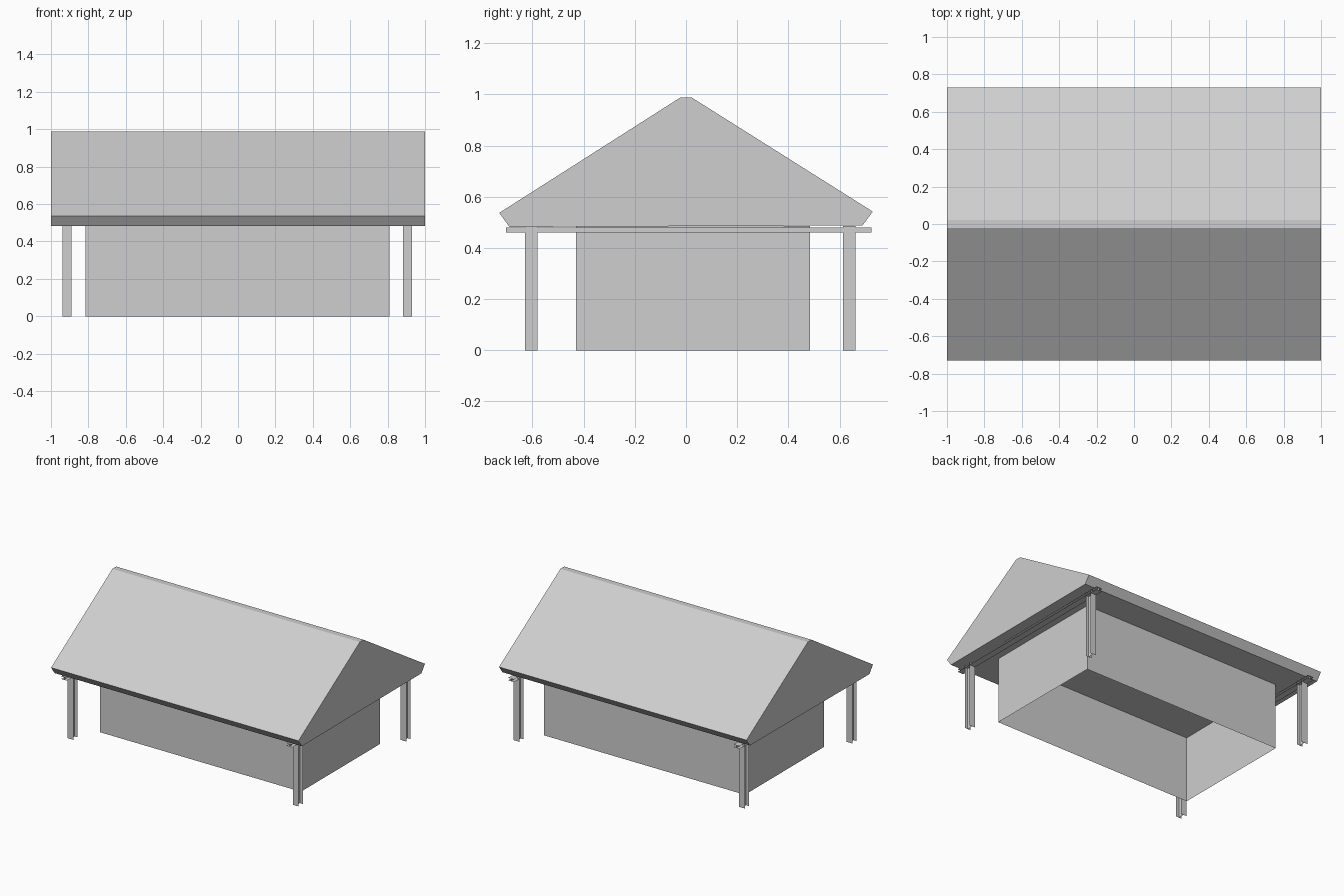
import bpy
import bmesh
from mathutils import Vector

if "Cube" in bpy.data.objects:
    bpy.data.objects.remove(bpy.data.objects["Cube"], do_unlink=True)

grey = bpy.data.materials.new("light_grey")
grey.use_nodes = True
colour = (0.62, 0.62, 0.62, 1)
grey.diffuse_color = colour
grey.node_tree.nodes["Principled BSDF"].inputs["Base Color"].default_value = colour


def finish(name, bm):
    bmesh.ops.recalc_face_normals(bm, faces=bm.faces)
    mesh = bpy.data.meshes.new(name)
    bm.to_mesh(mesh)
    bm.free()
    mesh.materials.append(grey)
    obj = bpy.data.objects.new(name, mesh)
    bpy.context.collection.objects.link(obj)
    return obj


def extrude_strips(name, strips, direction, closed=False, capped=False):
    """Sweep point strips along a direction, optionally closing the loop and ends."""
    bm = bmesh.new()
    offset = Vector(direction)
    for strip in strips:
        a = [bm.verts.new(p) for p in strip]
        b = [bm.verts.new(Vector(p) + offset) for p in strip]
        count = len(a) if closed else len(a) - 1
        for i in range(count):
            j = (i + 1) % len(a)
            bm.faces.new((a[i], a[j], b[j], b[i]))
        if capped:
            bm.faces.new(a)
            bm.faces.new(b)
    return finish(name, bm)


# Solid gable roof with slanted eaves and a narrow flat ridge
profile = [(-0.69, 0.482), (-0.73, 0.537), (-0.022, 0.988),
           (0.022, 0.988), (0.73, 0.542), (0.69, 0.488)]
extrude_strips("roof", [[(-1, y, z) for y, z in profile]], (2, 0, 0),
               closed=True, capped=True)

# Four thin walls, open at the floor
x0, x1, y0, y1 = -0.815, 0.81, -0.43, 0.485
extrude_strips("walls", [[(x0, y0, 0), (x1, y0, 0), (x1, y1, 0), (x0, y1, 0)]],
               (0, 0, 0.485), closed=True)

# Thin steel sections: flanged posts, and a flanged beam across each end
half = 0.024
for side, x in (("right", -0.915), ("left", 0.907)):
    for end, y in (("front", -0.605), ("back", 0.638)):
        strips = [[(x - half, y + s, 0), (x + half, y + s, 0)]
                  for s in (-half, half)]
        strips.append([(x, y - half, 0), (x, y + half, 0)])
        extrude_strips(f"{end}_{side}_post", strips, (0, 0, 0.485))
    low, high, start = 0.46, 0.479, -0.703
    strips = [[(x - half, start, z), (x + half, start, z)] for z in (low, high)]
    strips.append([(x, start, low), (x, start, high)])
    extrude_strips(f"{side}_beam", strips, (0, 1.428, 0))
